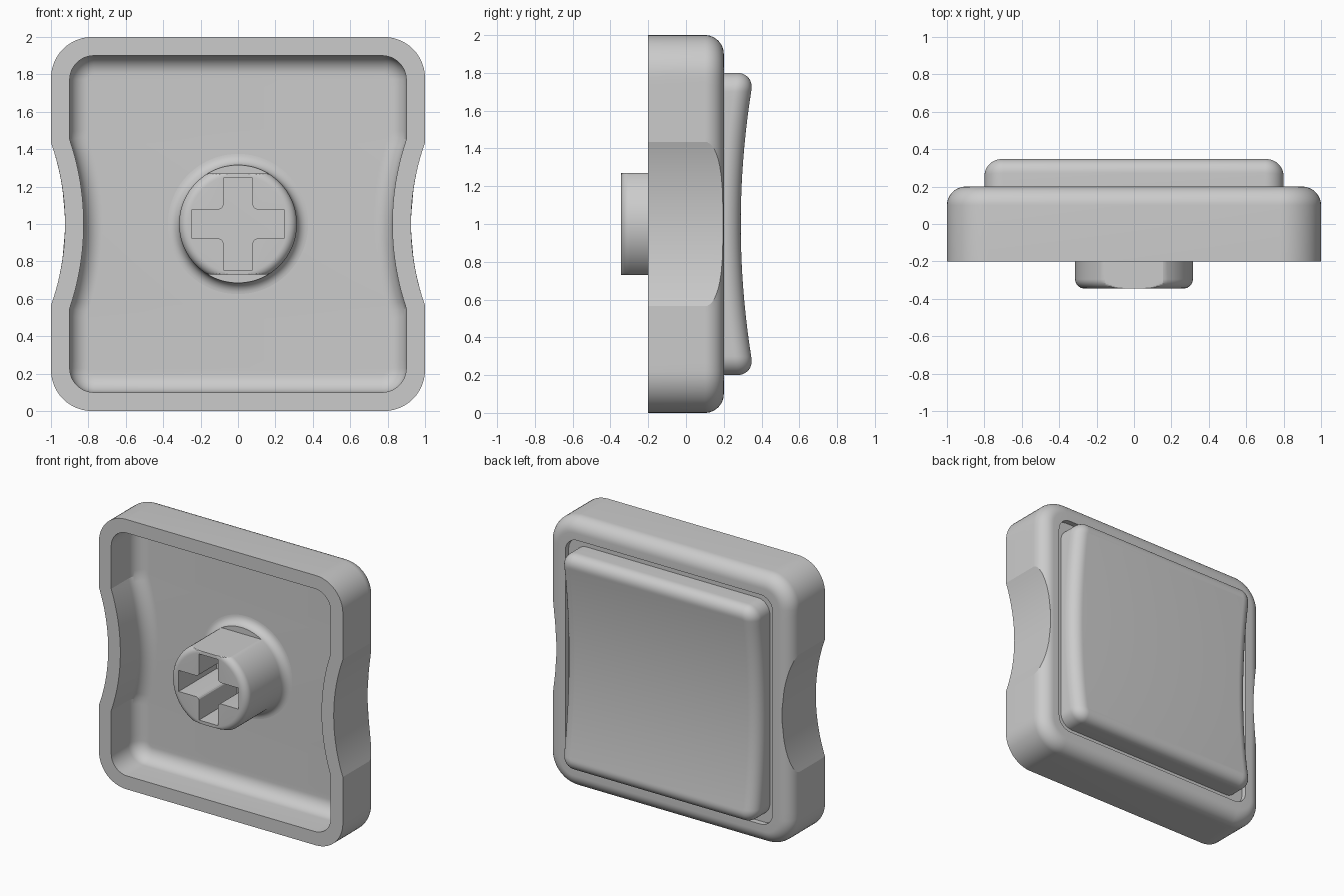
import bpy, bmesh
from math import sin, cos, pi, sqrt, radians

if "Cube" in bpy.data.objects:
    bpy.data.objects.remove(bpy.data.objects["Cube"])

GREY = (0.6, 0.6, 0.6, 1)
mat = bpy.data.materials.new("plain_grey")
mat.use_nodes = True
mat.diffuse_color = GREY
mat.node_tree.nodes["Principled BSDF"].inputs["Base Color"].default_value = GREY

MID = 1.0        # height of the centre
GRIP_X = 2.225   # axis of the finger scallop on each side
SEG = 12         # segments per quarter round


def steps(a, b, n):
    return [a + (b - a) * i / n for i in range(n)]


def quarter(n=SEG):
    """Angles of a quarter turn."""
    return [pi / 2 * i / n for i in range(n + 1)]


def outline(half, radius, depth, grip=None):
    """Rounded square ring; grip is the scallop radius. depth is a number or a function of height."""
    c = half - radius
    k = c / 2
    if grip:
        k = sqrt(max(grip ** 2 - (GRIP_X - half) ** 2, 0.001))
    side = steps(-c, -k, 8) + steps(-k, k, 24) + steps(k, c, 8)
    right = [(c + radius * sin(a), -c - radius * cos(a)) for a in quarter()]
    right += [(half, z) for z in side[1:]]
    right += [(c + radius * cos(a), c + radius * sin(a)) for a in quarter()]
    if grip:
        right = [(min(x, GRIP_X - sqrt(grip ** 2 - z * z)), z) for x, z in right]
    ring = right + [(-x, z) for x, z in reversed(right)]
    return [(x, depth(z) if callable(depth) else depth, z + MID) for x, z in ring]


def loft(name, rings):
    """Skin a stack of equal rings and close both ends with mirrored strips."""
    bm = bmesh.new()
    rows = [[bm.verts.new(p) for p in ring] for ring in rings]
    n = len(rows[0])
    for a, b in zip(rows, rows[1:]):
        for i in range(n):
            j = (i + 1) % n
            bm.faces.new((a[i], a[j], b[j], b[i]))
    for row in (rows[0], rows[-1]):
        for i in range(n // 2 - 1):
            bm.faces.new((row[i], row[i + 1], row[n - 2 - i], row[n - 1 - i]))
    bmesh.ops.remove_doubles(bm, verts=bm.verts, dist=1e-5)
    return finish(name, bm)


def finish(name, bm):
    """Turn a bmesh into an object with the shared material."""
    bmesh.ops.recalc_face_normals(bm, faces=bm.faces)
    mesh = bpy.data.meshes.new(name)
    bm.to_mesh(mesh)
    bm.free()
    mesh.materials.append(mat)
    obj = bpy.data.objects.new(name, mesh)
    bpy.context.collection.objects.link(obj)
    return obj


def smooth(obj):
    bpy.ops.object.select_all(action="DESELECT")
    obj.select_set(True)
    bpy.context.view_layer.objects.active = obj
    bpy.ops.object.shade_smooth_by_angle(angle=radians(16))


# Shell: hollow front with filleted floor, rounded back edge, shallow groove
F = 0.1
shell = []
for a in reversed(quarter()):
    i = F * (1 - cos(a))
    shell.append(outline(0.9 - i, 0.13 - i, F * sin(a), 1.4 + i))
shell.append(outline(0.9, 0.13, -0.2, 1.4))
shell.append(outline(1, 0.22, -0.2, 1.3))
for a in quarter():
    i = F * (1 - cos(a))
    shell.append(outline(1 - i, 0.22 - i, 0.1 + F * sin(a), 1.3))
shell.append(outline(0.85, 0.1, 0.2))
shell.append(outline(0.85, 0.1, 0.16))
smooth(loft("shell", shell))


# Pad: raised plate on the back with a dished face
def dish(z):
    return 0.29 + 0.055 * (z / 0.7) ** 2


R = 0.09
pad = [outline(0.8, 0.1, 0.15)]
for a in quarter():
    i = R * (1 - cos(a))
    pad.append(outline(0.8 - i, 0.1 - i, lambda z, a=a: dish(z) - R * (1 - sin(a))))
smooth(loft("dished_pad", pad))


# Stem: round post with flats above and below and a fillet at its root
def circle(radius, depth, flat=9):
    pts = []
    for i in range(128):
        a = -pi / 2 + 2 * pi * (i + 0.5) / 128
        z = max(-flat, min(flat, radius * sin(a)))
        pts.append((radius * cos(a), depth, z + MID))
    return pts


POST, FLAT, EDGE, ROOT = 0.315, 0.27, 0.05, 0.06
stem = [circle(POST - EDGE * (1 - sin(a)), -0.345 + EDGE * (1 - cos(a)), FLAT) for a in quarter(8)]
stem.append(circle(POST, 0.04, FLAT))
stem += [circle(POST + ROOT * (1 - cos(a)), 0.04 + ROOT * sin(a)) for a in quarter(8)]
stem.append(circle(POST + ROOT, 0.11))
post = loft("stem", stem)

# Cross socket cut into the stem
ARM, W, B = 0.245, 0.078, 0.025
arm = [(ARM, W)] + [(W + B - B * sin(a), W + B - B * cos(a)) for a in quarter(4)] + [(W, ARM)]
cross = []
for _ in range(4):
    cross += arm
    arm = [(-z, x) for x, z in arm]
bm = bmesh.new()
face = bm.faces.new([bm.verts.new((x, -0.5, z + MID)) for x, z in cross])
out = bmesh.ops.extrude_face_region(bm, geom=[face])["geom"]
bmesh.ops.translate(bm, vec=(0, 0.605, 0), verts=[v for v in out if isinstance(v, bmesh.types.BMVert)])
cutter = finish("socket_cutter", bm)
cut = post.modifiers.new("socket", "BOOLEAN")
cut.operation, cut.solver, cut.object = "DIFFERENCE", "EXACT", cutter
bpy.context.view_layer.objects.active = post
bpy.ops.object.modifier_apply(modifier="socket")
bpy.data.objects.remove(cutter)
smooth(post)
